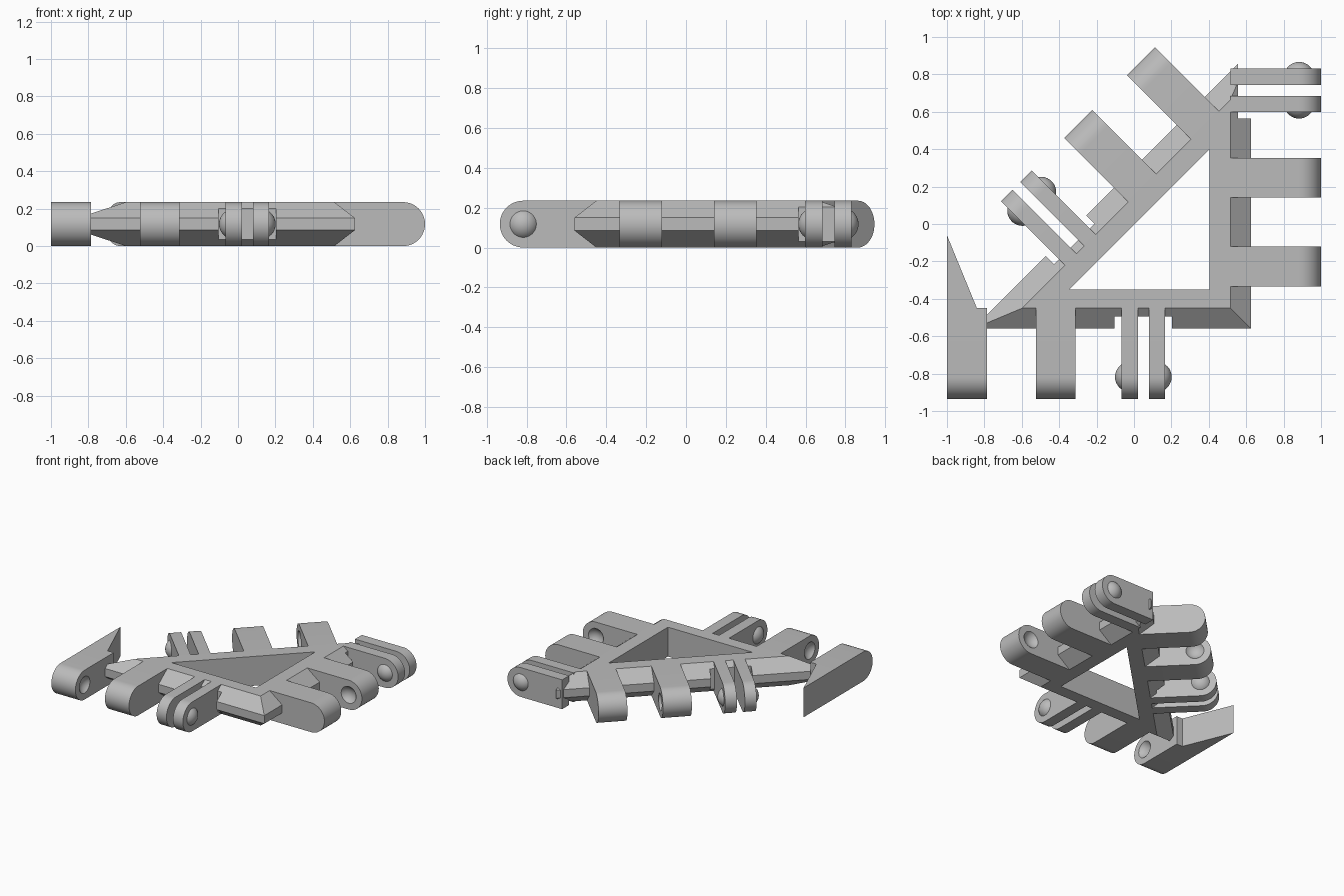
import bpy, bmesh, math
from mathutils import Matrix, Vector

if "Cube" in bpy.data.objects:
    bpy.data.objects.remove(bpy.data.objects["Cube"])

H = 0.235            # overall height
R = H / 2            # knuckle radius
REACH = 0.485        # knuckle length from the frame's flat top edge
PIVOT = REACH - R
LUG_W, LEAF_W = 0.213, 0.087

grey = bpy.data.materials.new("grey")
grey.diffuse_color = (0.5, 0.5, 0.5, 1)
grey.use_nodes = True
grey.node_tree.nodes["Principled BSDF"].inputs["Base Color"].default_value = grey.diffuse_color


def finish(bm, name, matrix=Matrix()):
    bmesh.ops.recalc_face_normals(bm, faces=bm.faces)
    me = bpy.data.meshes.new(name)
    bm.to_mesh(me)
    bm.free()
    ob = bpy.data.objects.new(name, me)
    bpy.context.collection.objects.link(ob)
    me.materials.append(grey)
    ob.matrix_world = matrix
    return ob


def prism(name, outline, axis, lo, hi, matrix=Matrix()):
    """Extrude a 2D outline along y (outline in xz) or z (outline in xy)."""
    bm = bmesh.new()
    place = (lambda u, v, d: (u, d, v)) if axis == 'y' else (lambda u, v, d: (u, v, d))
    face = bm.faces.new([bm.verts.new(place(u, v, lo)) for u, v in outline])
    ext = bmesh.ops.extrude_face_region(bm, geom=[face])
    verts = [g for g in ext['geom'] if isinstance(g, bmesh.types.BMVert)]
    bmesh.ops.translate(bm, verts=verts, vec=place(0, 0, hi - lo))
    return finish(bm, name, matrix)


def ball(name, centre, matrix, radius=0.081):
    bm = bmesh.new()
    bmesh.ops.create_uvsphere(bm, u_segments=32, v_segments=20, radius=radius)
    bmesh.ops.translate(bm, verts=bm.verts, vec=centre)
    return finish(bm, name, matrix)


def cut(ob, cutter):
    mod = ob.modifiers.new("cut", 'BOOLEAN')
    mod.operation, mod.object, mod.solver = 'DIFFERENCE', cutter, 'EXACT'
    cutter.hide_render = True
    bpy.context.view_layer.update()
    with bpy.context.temp_override(object=ob, active_object=ob, selected_objects=[ob]):
        bpy.ops.object.modifier_apply(modifier=mod.name)
    bpy.data.objects.remove(cutter)


def smooth(ob):
    bpy.ops.object.select_all(action='DESELECT')
    ob.select_set(True)
    bpy.context.view_layer.objects.active = ob
    bpy.ops.object.shade_smooth_by_angle(angle=math.radians(25))


def rect(x0, y0, x1, y1):
    return [(x0, y0), (x1, y0), (x1, y1), (x0, y1)]


# Knuckle side profile with a half-round end
knuckle = [(0, 0)] + [(PIVOT + R * math.cos(a), R + R * math.sin(a))
                      for a in [math.radians(-90 + 7.5 * i) for i in range(25)]] + [(0, H)]

# Triangular frame: a chevron cross-section swept round three corners


def corners(bottom, right, slant):
    return [(bottom - slant, bottom), (right, bottom), (right, right + slant)]


top = corners(-0.45, 0.515, 0.148)
rim = corners(-0.56, 0.625, 0.30)
hole = corners(-0.35, 0.405, -0.005)
bm = bmesh.new()
rings = [[bm.verts.new((x, y, z)) for x, y in tri] for tri, z in
         ((top, H), (rim, 0.15), (rim, 0.085), (top, 0), (hole, 0), (hole, H))]
for i in range(6):
    a, b = rings[i], rings[(i + 1) % 6]
    for j in range(3):
        k = (j + 1) % 3
        bm.faces.new((a[j], a[k], b[k], b[j]))
frame = finish(bm, "triangle_frame")

# Trim the two sharp tips
cut(frame, prism("tip_cutter", rect(-1.2, -0.8, -0.785, 0), 'z', -1, 1))
cut(frame, prism("tip_cutter", rect(0.555, 0.565, 1, 1.2), 'z', -1, 1))

# Each side: outward direction, running direction, origin, centre of first lug
d = math.sqrt(0.5)
sides = [("front", (0, -1), (1, 0), (0, -0.45), -0.893),
         ("right", (1, 0), (0, 1), (0.515, 0), -0.228),
         ("slanted", (-d, d), (-d, -d), (-0.074, 0.074), -0.642)]

for side, out, along, org, first in sides:
    m = Matrix(((out[0], along[0], 0, org[0]), (out[1], along[1], 0, org[1]),
                (0, 0, 1, 0), (0, 0, 0, 1)))
    pair = first + 0.943

    # Clearance pocket in the frame around the paired leaves
    if side != "right":
        cut(frame, prism("pocket", rect(0.045, -1, 0.4, 1), 'y', pair - 0.153, pair + 0.153, m))

    # Two wide lugs with sockets on the faces that look at each other
    for i, sign in ((0, 1), (1, -1)):
        c = first + 0.475 * i
        lug = prism(f"{side}_lug_{i + 1}", knuckle, 'y', c - LUG_W / 2, c + LUG_W / 2, m)
        cut(lug, ball("socket", (PIVOT, c + sign * (LUG_W / 2 + 0.046), R), m))
        smooth(lug)

    # Two thin leaves with domed pins on their outer faces
    for sign in (-1, 1):
        c = pair + sign * 0.073
        leaf = prism(f"{side}_leaf_{'a' if sign < 0 else 'b'}", knuckle, 'y',
                     c - LEAF_W / 2, c + LEAF_W / 2, m)
        smooth(leaf)
        face = c + sign * LEAF_W / 2
        bm = bmesh.new()
        bmesh.ops.create_uvsphere(bm, u_segments=32, v_segments=20, radius=0.081)
        bmesh.ops.translate(bm, verts=bm.verts, vec=(PIVOT, face - sign * 0.046, R))
        bmesh.ops.bisect_plane(bm, geom=bm.verts[:] + bm.edges[:] + bm.faces[:],
                               plane_co=(0, face - sign * 0.002, 0),
                               plane_no=(0, sign, 0), clear_inner=True)
        bmesh.ops.holes_fill(bm, edges=[e for e in bm.edges if e.is_boundary])
        smooth(finish(bm, f"{side}_pin_{'a' if sign < 0 else 'b'}", m))

# Pointed spur behind the outermost front lug
prism("spur", [(-1, -0.45), (-0.84, -0.45), (-1, -0.06)], 'z', 0, H)
